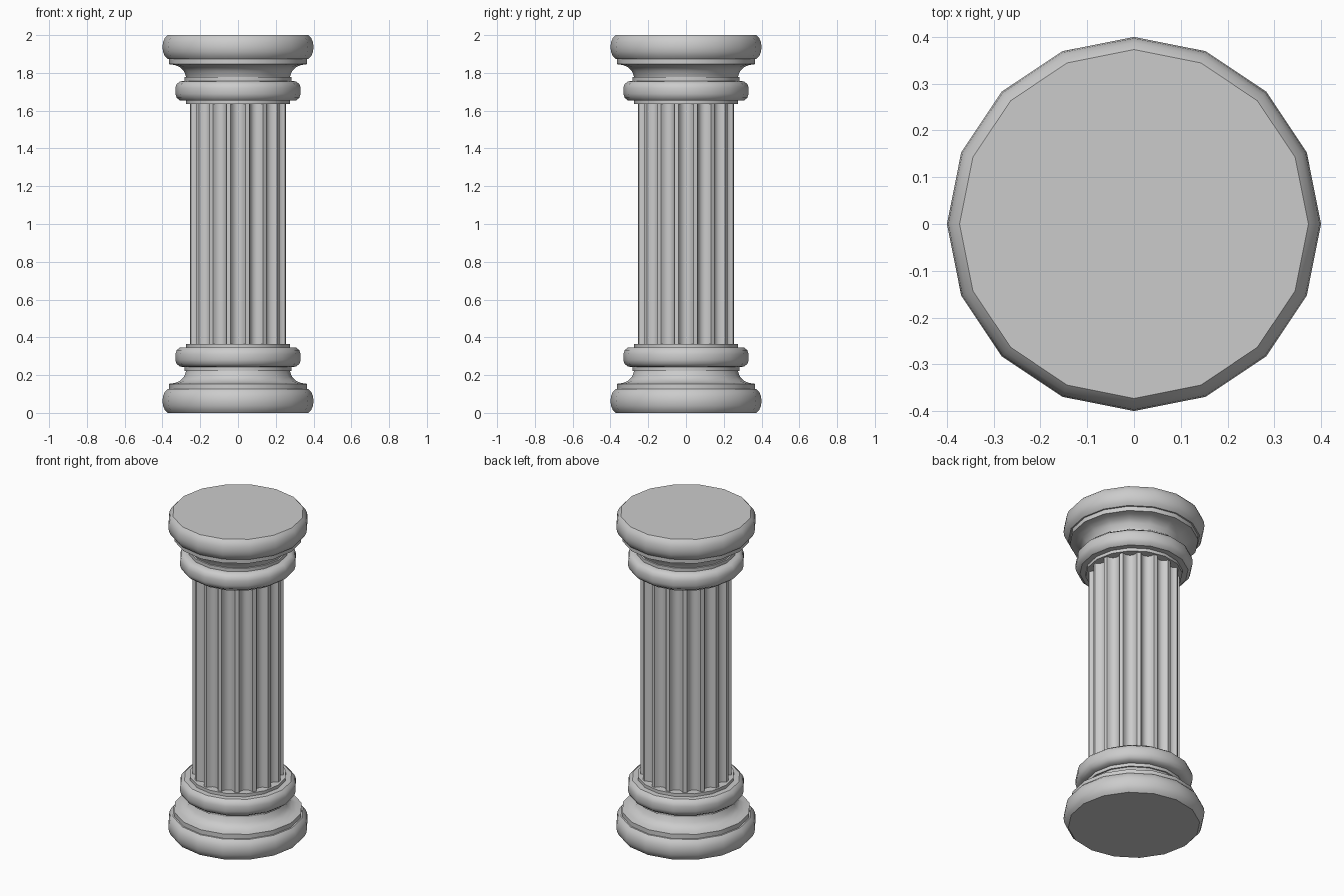
import bpy, bmesh
from math import cos, sin, radians, pi

if "Cube" in bpy.data.objects:
    bpy.data.objects.remove(bpy.data.objects["Cube"])

SIDES = 16
HEIGHT = 2.0


def finish(bm, name):
    bmesh.ops.recalc_face_normals(bm, faces=bm.faces[:])
    mesh = bpy.data.meshes.new(name)
    bm.to_mesh(mesh)
    bm.free()
    obj = bpy.data.objects.new(name, mesh)
    bpy.context.collection.objects.link(obj)
    bpy.ops.object.select_all(action='DESELECT')
    obj.select_set(True)
    bpy.context.view_layer.objects.active = obj
    bpy.ops.object.shade_smooth_by_angle(angle=radians(35))
    return obj


def bridge(bm, a, b):
    n = len(a)
    for i in range(n):
        j = (i + 1) % n
        bm.faces.new((a[i], a[j], b[j], b[i]))


def lathe(name, profile, flip=False):
    """Turn a (radius, height) profile; flip mirrors it to the column's top."""
    bm = bmesh.new()
    rings = []
    for r, z in profile:
        z = HEIGHT - z if flip else z
        rings.append([bm.verts.new((r * cos(2 * pi * i / SIDES),
                                    r * sin(2 * pi * i / SIDES), z))
                      for i in range(SIDES)])
    for a, b in zip(rings, rings[1:]):
        bridge(bm, a, b)
    bm.faces.new(rings[0])
    bm.faces.new(rings[-1])
    return finish(bm, name)


# Moulding: big torus, fillet, scotia, fillet, small torus, collar
moulding = [
    (0.373, 0.0), (0.388, 0.016), (0.397, 0.038), (0.4, 0.064),
    (0.397, 0.088), (0.388, 0.110), (0.373, 0.126),
    (0.365, 0.127), (0.365, 0.154),
    (0.335, 0.158), (0.306, 0.170), (0.286, 0.190), (0.275, 0.222),
    (0.283, 0.223), (0.283, 0.243),
    (0.307, 0.245), (0.325, 0.259), (0.332, 0.280), (0.332, 0.311),
    (0.325, 0.332), (0.307, 0.346),
    (0.275, 0.347), (0.275, 0.366),
]
lathe("base_moulding", moulding)
lathe("capital_moulding", moulding, flip=True)

# Fluted shaft: concave channels centred on the axes with narrow flat ridges
flute = [(-8.8, 0.257), (-7.2, 0.241), (-4.0, 0.227), (0, 0.223),
         (4.0, 0.227), (7.2, 0.241), (8.8, 0.257)]
bm = bmesh.new()
ends = []
for z in (0.36, HEIGHT - 0.36):
    ends.append([bm.verts.new((r * cos(radians(k * 22.5 + a)),
                               r * sin(radians(k * 22.5 + a)), z))
                 for k in range(SIDES) for a, r in flute])
bridge(bm, *ends)
finish(bm, "fluted_shaft")
